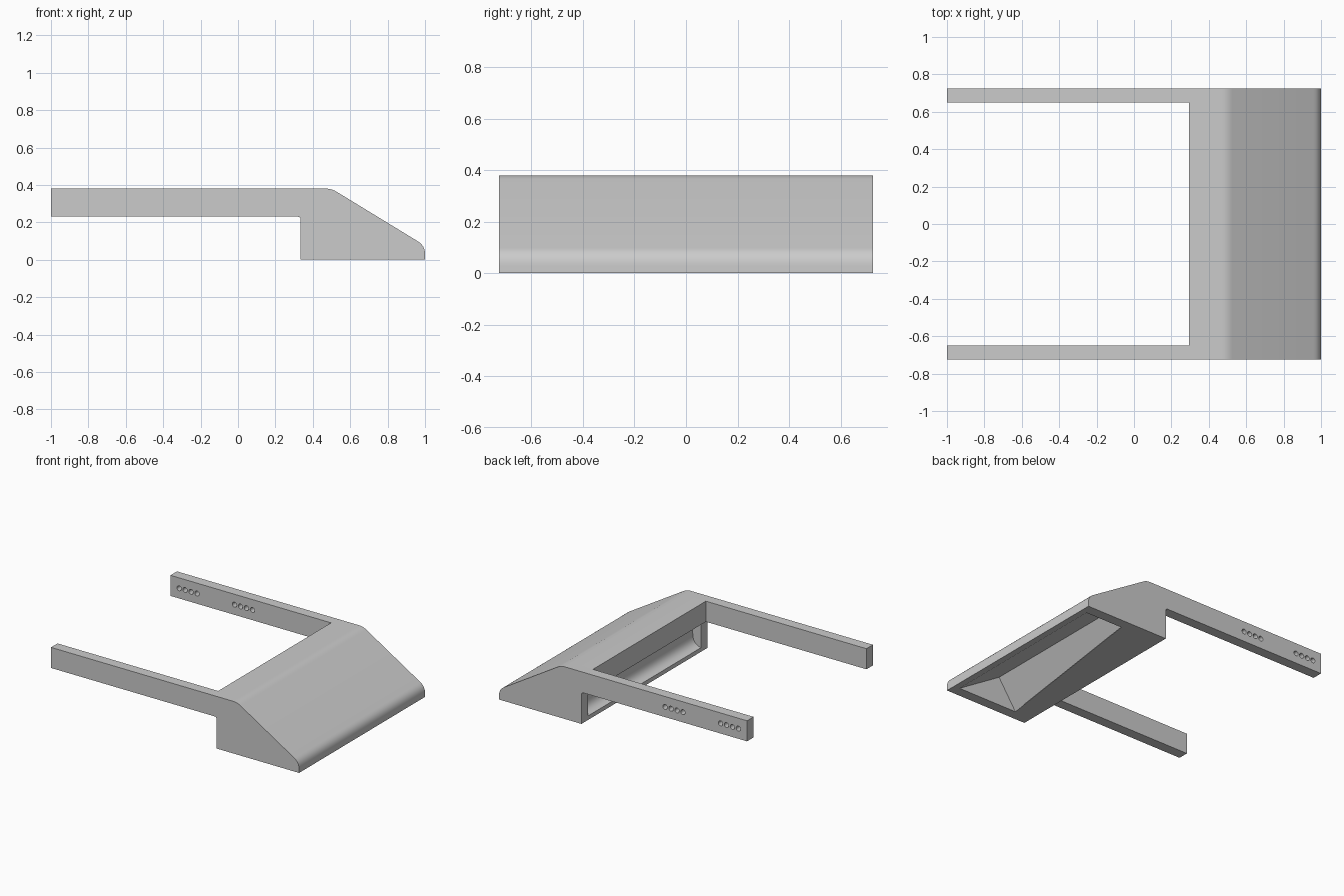
import bpy
import bmesh
from math import radians
from mathutils import Vector, Matrix

cube = bpy.data.objects.get("Cube")
if cube:
    bpy.data.objects.remove(cube, do_unlink=True)

grey = bpy.data.materials.new("plain grey")
grey.use_nodes = True
COLOUR = (0.6, 0.6, 0.6, 1)
grey.diffuse_color = COLOUR
for node in grey.node_tree.nodes:
    if node.type == 'BSDF_PRINCIPLED':
        node.inputs["Base Color"].default_value = COLOUR

OUTER, INNER = 0.725, 0.65     # half widths outside and inside the arms


def rounded(corners, steps=6):
    """Turn (x, z, rounding) corners into a profile with eased corners."""
    pts = []
    for i, (x, z, r) in enumerate(corners):
        here = Vector((x, z))
        if r == 0:
            pts.append(here)
            continue
        before = Vector(corners[i - 1][:2])
        after = Vector(corners[(i + 1) % len(corners)][:2])
        a = here + (before - here).normalized() * r
        b = here + (after - here).normalized() * r
        for k in range(steps + 1):
            t = k / steps
            pts.append(a * (1 - t) ** 2 + here * 2 * t * (1 - t) + b * t ** 2)
    return pts


def finish(name, bm):
    bmesh.ops.recalc_face_normals(bm, faces=bm.faces)
    mesh = bpy.data.meshes.new(name)
    bm.to_mesh(mesh)
    bm.free()
    mesh.materials.append(grey)
    obj = bpy.data.objects.new(name, mesh)
    bpy.context.collection.objects.link(obj)
    return obj


def extrude(name, points, offset):
    """Sweep a closed outline along an offset into a solid."""
    bm = bmesh.new()
    face = bm.faces.new([bm.verts.new(p) for p in points])
    new = bmesh.ops.extrude_face_region(bm, geom=[face], use_keep_orig=True)["geom"]
    moved = [v for v in new if isinstance(v, bmesh.types.BMVert)]
    bmesh.ops.translate(bm, verts=moved, vec=offset)
    return finish(name, bm)


def extrude_profile(name, profile, y0, y1):
    return extrude(name, [(p.x, y0, p.y) for p in profile], (0, y1 - y0, 0))


def activate(obj):
    bpy.ops.object.select_all(action='DESELECT')
    obj.select_set(True)
    bpy.context.view_layer.objects.active = obj


# Outer skin shared by all sections: nose and ridge
nose = [(1, 0, 0), (1, 0.075, 0.045), (0.5, 0.38, 0.03)]

# Side plates: an arm and a wedge cheek in one piece
side = rounded(nose + [(-1, 0.38, 0), (-1, 0.23, 0), (0.335, 0.23, 0.018), (0.335, 0, 0)])
right_side = extrude_profile("right_side_arm", side, -OUTER, -INNER)
left_side = extrude_profile("left_side_arm", side, INNER, OUTER)

# Middle section: beam, curved rear recess and underside cavity
middle = rounded(nose + [
    (0.295, 0.38, 0), (0.295, 0.23, 0), (0.41, 0.23, 0),
    (0.395, 0.045, 0.055), (0.335, 0.03, 0), (0.335, 0, 0),
    (0.475, 0, 0), (0.615, 0.21, 0), (0.955, 0, 0)])
centre = extrude_profile("ramp_section", middle, -INNER, INNER)

# Tapered web that narrows the underside opening toward the left
extrude("underside_web",
        [(0.475, -INNER, 0), (0.475, INNER, 0), (0.655, INNER, 0)], (0, 0, 0.006))

# Two groups of four bolt holes through the left arm
bm = bmesh.new()
for start in (-0.93, -0.483):
    for k in range(4):
        place = Matrix.Translation((start + k * 0.048, (INNER + OUTER) / 2, 0.304))
        bmesh.ops.create_cone(bm, cap_ends=True, segments=20, radius1=0.018,
                              radius2=0.018, depth=0.2,
                              matrix=place @ Matrix.Rotation(radians(90), 4, 'X'))
cutter = finish("hole_cutter", bm)
cutter.hide_render = True
holes = left_side.modifiers.new("bolt holes", 'BOOLEAN')
holes.operation = 'DIFFERENCE'
holes.solver = 'EXACT'
holes.object = cutter
activate(left_side)
bpy.ops.object.modifier_apply(modifier=holes.name)
bpy.data.objects.remove(cutter, do_unlink=True)

# Smooth the rounded corners, keep the edges sharp
for part in (right_side, left_side, centre):
    activate(part)
    bpy.ops.object.shade_smooth_by_angle(angle=radians(25))
